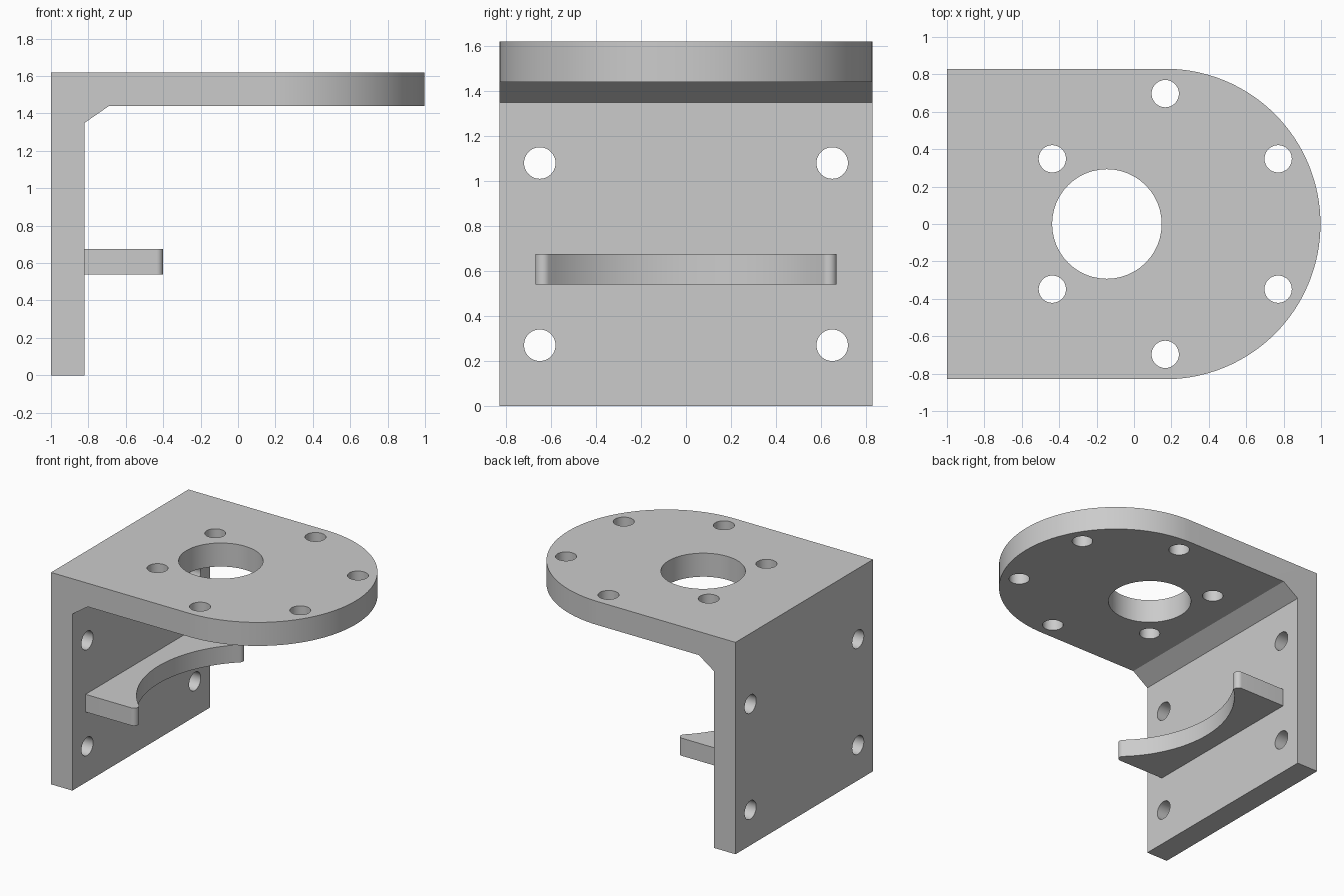
import bpy, bmesh
from math import sin, cos, radians, atan2, hypot, pi
from mathutils import Matrix, Vector

cube = bpy.data.objects.get("Cube")
if cube:
    bpy.data.objects.remove(cube, do_unlink=True)

HALF_W, TOP, THICK = 0.83, 1.62, 0.18
AXIS_X = 0.167           # centre of the rounded end and the bolt circle
WALL_X = -1 + THICK      # inner face of the wall

metal = bpy.data.materials.new("plain_grey")
metal.use_nodes = True
grey = (0.6, 0.6, 0.6, 1)
metal.diffuse_color = grey
metal.node_tree.nodes["Principled BSDF"].inputs["Base Color"].default_value = grey


def prism(name, outline, low, high, axis="Z"):
    """Extrude a flat outline along z (points are x, y) or along y (points are x, z)."""
    place = (lambda a, b: (a, b, low)) if axis == "Z" else (lambda a, b: (a, low, b))
    step = Vector((0, 0, high - low)) if axis == "Z" else Vector((0, high - low, 0))
    bm = bmesh.new()
    face = bm.faces.new([bm.verts.new(place(a, b)) for a, b in outline])
    grown = bmesh.ops.extrude_face_region(bm, geom=[face], use_keep_orig=True)
    moved = [g for g in grown["geom"] if isinstance(g, bmesh.types.BMVert)]
    bmesh.ops.translate(bm, verts=moved, vec=step)
    bmesh.ops.recalc_face_normals(bm, faces=bm.faces)
    return finish(name, bm)


def finish(name, bm):
    mesh = bpy.data.meshes.new(name)
    bm.to_mesh(mesh)
    bm.free()
    mesh.materials.append(metal)
    obj = bpy.data.objects.new(name, mesh)
    bpy.context.collection.objects.link(obj)
    return obj


def arc(cx, cy, r, start, end, steps):
    angles = [start + (end - start) * i / steps for i in range(steps + 1)]
    return [(cx + r * cos(a), cy + r * sin(a)) for a in angles]


def activate(obj):
    bpy.ops.object.select_all(action="DESELECT")
    obj.select_set(True)
    bpy.context.view_layer.objects.active = obj


def cut(obj, tool, operation="DIFFERENCE"):
    mod = obj.modifiers.new("cut", "BOOLEAN")
    mod.operation, mod.solver, mod.object = operation, "EXACT", tool
    activate(obj)
    bpy.ops.object.modifier_apply(modifier=mod.name)
    bpy.data.objects.remove(tool, do_unlink=True)


def drill(obj, centre, r, axis="Z"):
    bm = bmesh.new()
    turn = Matrix.Rotation(pi / 2, 4, "Y") if axis == "X" else Matrix()
    bmesh.ops.create_cone(bm, cap_ends=True, segments=48, radius1=r, radius2=r,
                          depth=0.5, matrix=Matrix.Translation(centre) @ turn)
    cut(obj, finish("drill", bm))


# Bracket: angle section with a chamfered inner corner, trimmed to a rounded end
under = TOP - THICK
section = [(-1, 0), (WALL_X, 0), (WALL_X, 1.35), (-0.69, under),
           (1.1, under), (1.1, TOP), (-1, TOP)]
bracket = prism("angle_bracket", section, -0.9, 0.9, "Y")
rounded = arc(AXIS_X, 0, HALF_W, -pi / 2, pi / 2, 64)
outline = [(-1.2, -HALF_W)] + rounded + [(-1.2, HALF_W)]
cut(bracket, prism("trim", outline, -0.2, 1.8), "INTERSECT")

# Top plate holes: one large opening and six bolt holes
plate_z = TOP - THICK / 2
drill(bracket, (-0.145, 0, plate_z), 0.293)
for i in range(6):
    a = radians(30 + 60 * i)
    drill(bracket, (AXIS_X + 0.697 * cos(a), 0.697 * sin(a), plate_z), 0.073)

# Wall mounting holes
for y in (-0.65, 0.65):
    for z in (0.27, 1.08):
        drill(bracket, (-0.91, y, z), 0.07, "X")

# Support shelf: concave front edge with rounded tips
tip_r, tip_x, tip_y = 0.035, -0.435, 0.635
lean = atan2(tip_y, AXIS_X - tip_x)
hollow_r = hypot(AXIS_X - tip_x, tip_y) - tip_r
left_tip = arc(tip_x, tip_y, tip_r, pi / 2, -lean, 10)
right_tip = [(x, -y) for x, y in reversed(left_tip)]
hollow = arc(AXIS_X, 0, hollow_r, pi - lean, pi + lean, 40)[1:-1]
back = tip_y + tip_r
shelf = prism("support_shelf",
              [(WALL_X, back)] + left_tip + hollow + right_tip + [(WALL_X, -back)],
              0.54, 0.675)

for obj in (bracket, shelf):
    activate(obj)
    bpy.ops.object.shade_smooth_by_angle(angle=radians(25))
